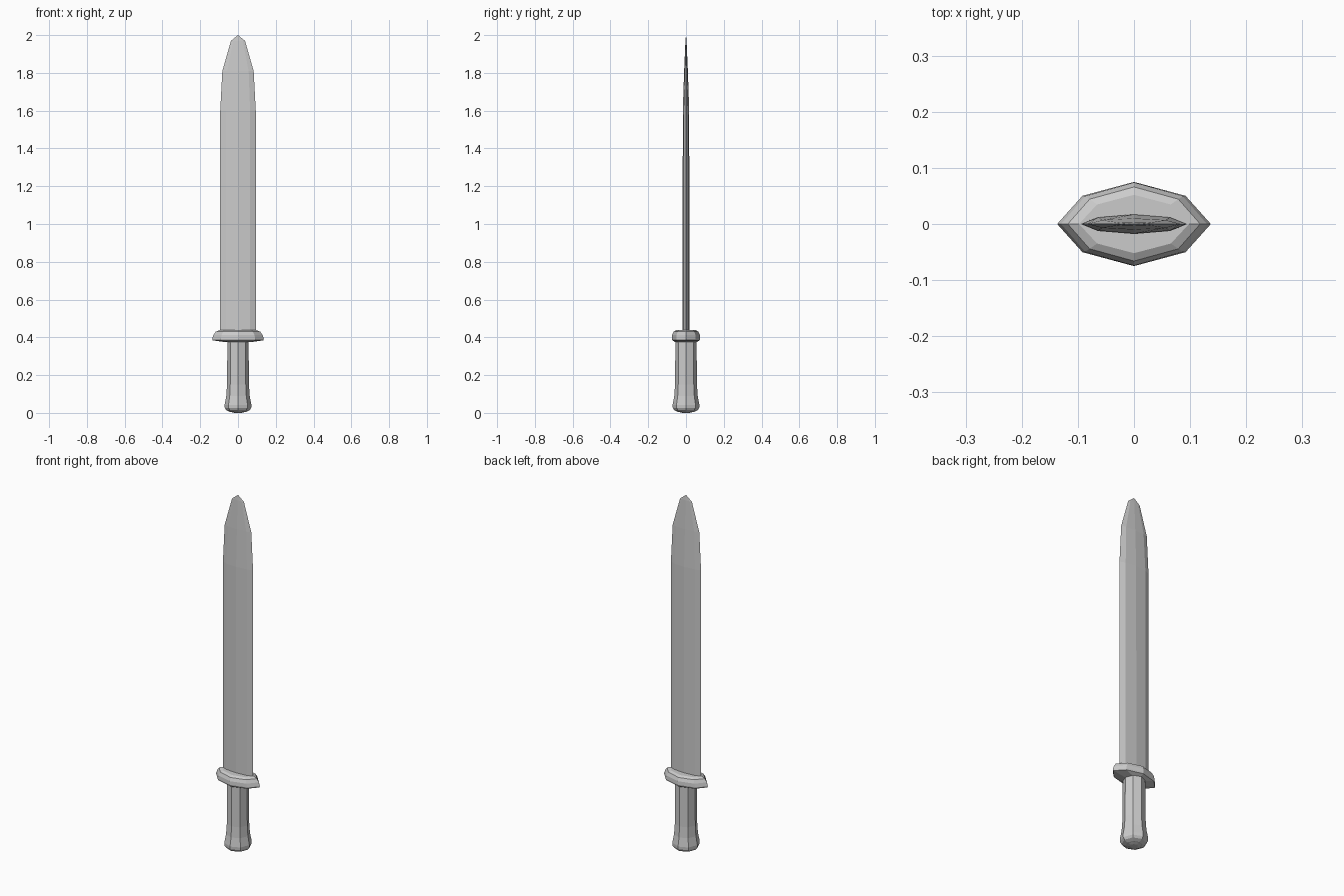
import bpy, bmesh

if "Cube" in bpy.data.objects:
    bpy.data.objects.remove(bpy.data.objects["Cube"])


def loft(name, rings, mx, my):
    """Stack eight-sided sections (z, half_width, half_depth); mx, my place the diagonal corners."""
    unit = [(1, 0), (mx, my), (0, 1), (-mx, my), (-1, 0), (-mx, -my), (0, -1), (mx, -my)]
    bm = bmesh.new()
    loops = [[bm.verts.new((x * a, y * b, z)) for x, y in unit] for z, a, b in rings]
    for lo, hi in zip(loops, loops[1:]):
        for i in range(8):
            j = (i + 1) % 8
            bm.faces.new((lo[i], lo[j], hi[j], hi[i]))
    bm.faces.new(loops[0][::-1])
    bm.faces.new(loops[-1])
    bmesh.ops.remove_doubles(bm, verts=bm.verts, dist=0.0004)
    bmesh.ops.recalc_face_normals(bm, faces=bm.faces)
    mesh = bpy.data.meshes.new(name)
    bm.to_mesh(mesh)
    bm.free()
    obj = bpy.data.objects.new(name, mesh)
    bpy.context.collection.objects.link(obj)
    return obj


# Grip flaring into the pommel
loft("grip", [(0.005, 0.042, 0.042), (0.014, 0.062, 0.062), (0.026, 0.070, 0.070),
              (0.042, 0.071, 0.071), (0.09, 0.062, 0.062), (0.15, 0.058, 0.058),
              (0.385, 0.056, 0.056)], 0.707, 0.707)

# Rounded, pointed-oval guard
loft("guard", [(0.374, 0.062, 0.056), (0.384, 0.134, 0.072), (0.392, 0.137, 0.075),
               (0.412, 0.130, 0.074), (0.430, 0.118, 0.066), (0.438, 0.098, 0.052)], 0.67, 0.67)

# Flat blade tapering to a point
loft("blade", [(0.43, 0.095, 0.018), (1.6, 0.094, 0.017), (1.81, 0.083, 0.010),
               (1.97, 0.037, 0.003), (2.0, 0.0001, 0.0001)], 0.68, 0.7)

# Blunt base cap that closes the model on the ground
loft("pommel_cap", [(0.0, 0.02, 0.02), (0.008, 0.046, 0.046)], 0.707, 0.707)
